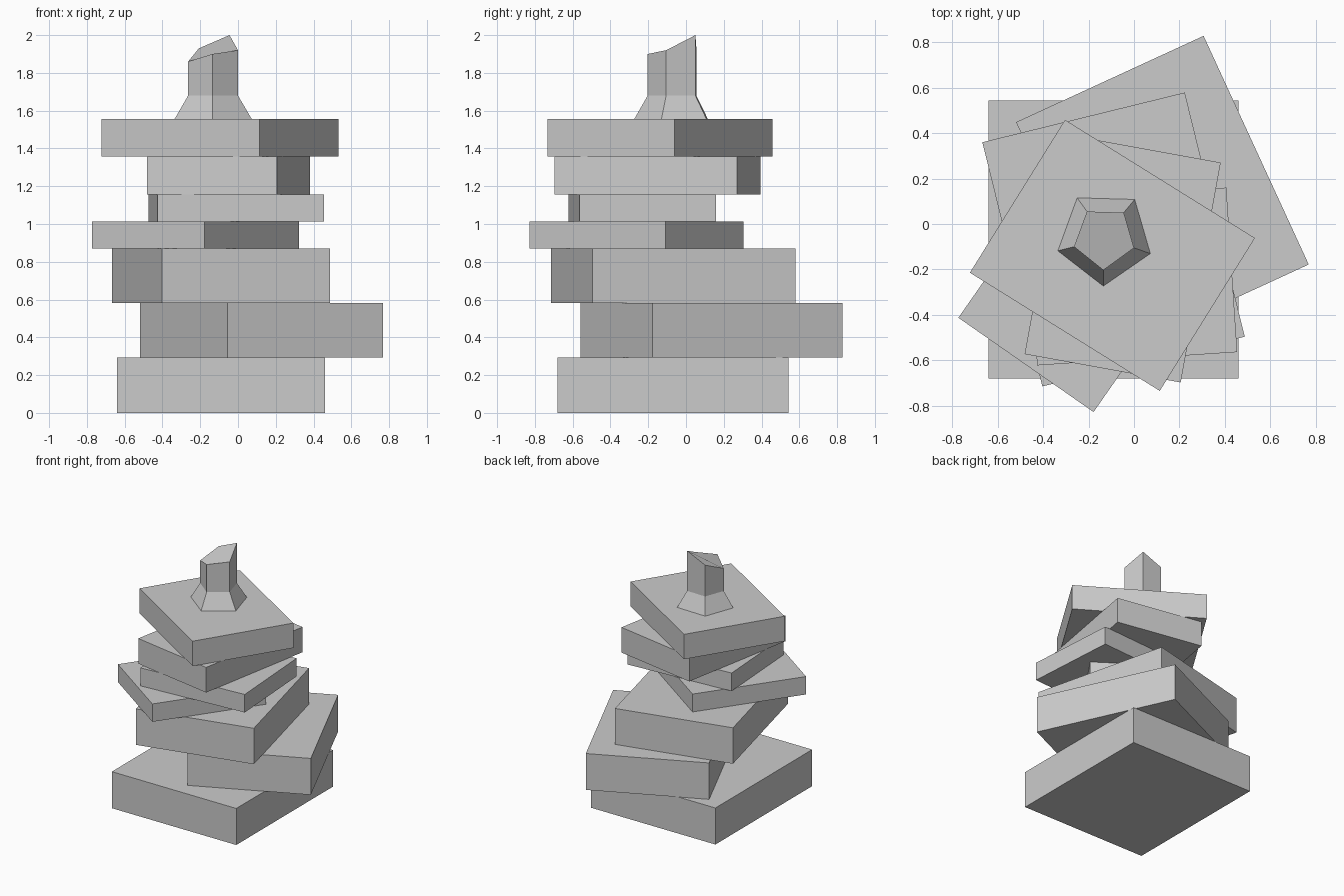
import bpy, bmesh
from math import radians
from mathutils import Matrix

if "Cube" in bpy.data.objects:
    bpy.data.objects.remove(bpy.data.objects["Cube"])


def finish(name, bm):
    bmesh.ops.recalc_face_normals(bm, faces=bm.faces)
    mesh = bpy.data.meshes.new(name)
    bm.to_mesh(mesh)
    bm.free()
    obj = bpy.data.objects.new(name, mesh)
    bpy.context.collection.objects.link(obj)
    return obj


# Stacked stone slabs: centre x, y, width, depth, turn in degrees, height
slabs = [
    (-0.090, -0.068, 1.100, 1.222, 0.0, 0.292),
    (0.125, 0.135, 0.908, 1.107, 24.7, 0.291),
    (-0.090, -0.068, 0.917, 1.106, 13.8, 0.287),
    (-0.225, -0.261, 0.725, 0.875, -34.9, 0.143),
    (-0.010, -0.231, 0.882, 0.725, 3.8, 0.144),
    (-0.050, -0.151, 0.698, 0.983, -10.3, 0.201),
    (-0.095, -0.138, 0.984, 0.792, -31.9, 0.199),
]
z = 0.0
for i, (x, y, w, d, turn, h) in enumerate(slabs, 1):
    bm = bmesh.new()
    bmesh.ops.create_cube(bm, size=1.0)
    bm.transform(Matrix.Diagonal((w, d, h, 1)))
    obj = finish(f"stone_slab_{i}", bm)
    obj.location = (x, y, z + h / 2)
    obj.rotation_euler.z = radians(turn)
    z += h

# Five-sided broken spire: flared foot, straight shaft, slanted top
foot = [(-0.25, 0.115), (0.003, 0.108), (0.072, -0.13), (-0.135, -0.273), (-0.335, -0.118)]
shaft = [(-0.207, 0.055), (-0.045, 0.05), (0.0, -0.105), (-0.135, -0.203), (-0.264, -0.1)]
top_z = [1.93, 2.0, 1.92, 1.90, 1.86]
bm = bmesh.new()
rings = [
    [bm.verts.new((x, y, z)) for x, y in foot],
    [bm.verts.new((x, y, 1.68)) for x, y in shaft],
    [bm.verts.new((x, y, t)) for (x, y), t in zip(shaft, top_z)],
]
for lower, upper in zip(rings, rings[1:]):
    for k in range(5):
        n = (k + 1) % 5
        bm.faces.new((lower[k], lower[n], upper[n], upper[k]))
bm.faces.new(rings[0])
bm.faces.new(rings[-1])
finish("broken_spire", bm)
